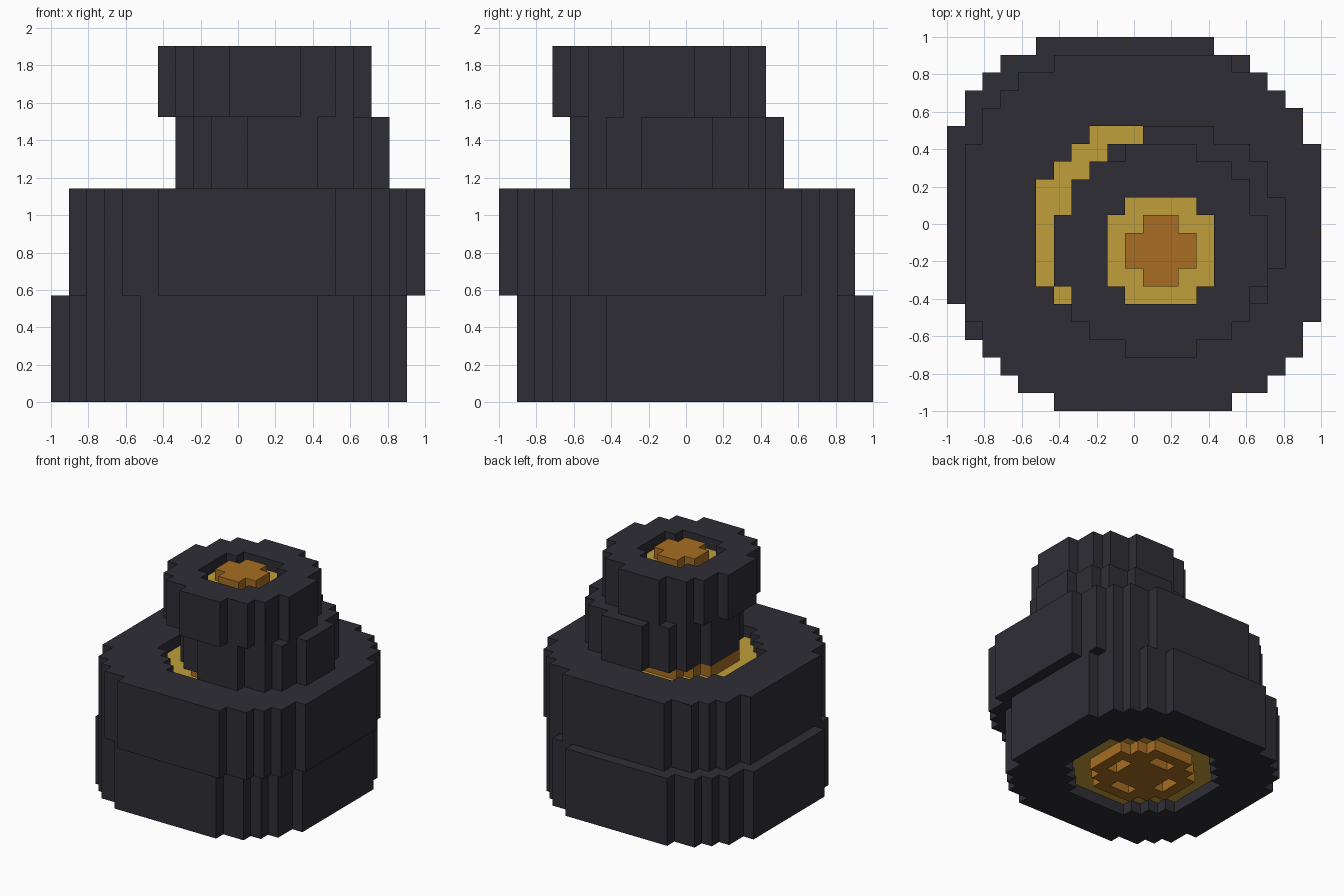
import bpy, bmesh

if "Cube" in bpy.data.objects:
    bpy.data.objects.remove(bpy.data.objects["Cube"], do_unlink=True)

U = 2 / 21  # one block


def material(name, rgb):
    m = bpy.data.materials.new(name)
    m.use_nodes = True
    m.diffuse_color = (*rgb, 1)
    m.node_tree.nodes["Principled BSDF"].inputs["Base Color"].default_value = (*rgb, 1)
    return m


DARK = material("dark slate", (0.027, 0.027, 0.036))
YELLOW = material("mustard yellow", (0.527, 0.342, 0.043))
ORANGE = material("burnt orange", (0.386, 0.152, 0.016))

# Stepped discs: row widths in blocks, from the front row to the middle
DISC_20 = [10, 14, 16, 18, 18, 20, 20, 20, 20, 20]
DISC_12 = [4, 8, 10, 10, 12, 12]
WELL_12 = [6, 8, 10, 12, 12, 12]
WELL_6 = [4, 6, 6]
CORE_8 = [4, 6, 8, 8]
CORE_4 = [2, 4]


def prism(name, half_rows, centre, z0, z1, mats):
    """Extrude a stepped disc; centre and heights are in blocks."""
    rows = half_rows + half_rows[::-1]
    n = len(rows)
    right = []
    for k, w in enumerate(rows):
        if k == 0 or rows[k - 1] != w:
            right.append((w / 2, k - n / 2))
        if k == n - 1 or rows[k + 1] != w:
            right.append((w / 2, k + 1 - n / 2))
    outline = right + [(-x, y) for x, y in reversed(right)]
    bm = bmesh.new()
    base = bm.faces.new([bm.verts.new(((x + centre[0]) * U, (y + centre[1]) * U, z0 * U))
                         for x, y in outline])
    top = bmesh.ops.extrude_face_region(bm, geom=[base])["geom"]
    bmesh.ops.translate(bm, vec=(0, 0, (z1 - z0) * U),
                        verts=[v for v in top if isinstance(v, bmesh.types.BMVert)])
    bmesh.ops.recalc_face_normals(bm, faces=bm.faces)
    me = bpy.data.meshes.new(name)
    bm.to_mesh(me)
    bm.free()
    for m in mats:
        me.materials.append(m)
    ob = bpy.data.objects.new(name, me)
    bpy.context.collection.objects.link(ob)
    return ob


def cut(ob, cutter):
    """Subtract the cutter, then throw it away."""
    cutter.hide_render = True
    mod = ob.modifiers.new("cut", "BOOLEAN")
    mod.operation = "DIFFERENCE"
    mod.solver = "EXACT"
    mod.object = cutter
    bpy.context.view_layer.update()
    deps = bpy.context.evaluated_depsgraph_get()
    new = bpy.data.meshes.new_from_object(ob.evaluated_get(deps))
    ob.modifiers.clear()
    ob.data = new
    bpy.data.objects.remove(cutter, do_unlink=True)


def paint_floor(ob, z0, z1):
    """Level faces strictly between bottom and top are the well floor."""
    for p in ob.data.polygons:
        inside = (z0 + 0.5) * U < p.center.z < (z1 - 0.5) * U
        p.material_index = 1 if inside and abs(p.normal.z) > 0.9 else 0


# Stacked tiers: name, disc, centre, bottom, top
LOW, MID, NECK, CAP = (-0.5, 0.5), (0.5, -0.5), (2.5, -0.5), (1.5, -1.5)
base = prism("base_tier", DISC_20, LOW, 0, 6, [DARK, YELLOW])
middle = prism("middle_tier", DISC_20, MID, 6, 12, [DARK, YELLOW])
prism("neck_tier", DISC_12, NECK, 12, 16, [DARK])
cap = prism("cap_tier", DISC_12, CAP, 16, 20, [DARK, YELLOW])

# Wells, one block deep with yellow floors
cut(base, prism("base_well", WELL_12, LOW, -1, 1, [DARK]))
cut(middle, prism("middle_well", WELL_12, MID, 11, 13, [DARK]))
cut(cap, prism("cap_well", WELL_6, CAP, 19, 21, [DARK]))
paint_floor(base, 0, 6)
paint_floor(middle, 6, 12)
paint_floor(cap, 16, 20)

# Orange cores standing in the wells
prism("cap_core", CORE_4, CAP, 19, 20, [ORANGE])
prism("middle_core", CORE_8, MID, 11, 12, [ORANGE])
bottom = prism("base_core", CORE_8, LOW, 0, 1, [ORANGE])

# Four slots around the centre of the underside core
for dx, dy in ((2.5, 0), (-2.5, 0), (0, 2.5), (0, -2.5)):
    rows = [1] if dx else [2]
    slot = prism("slot", rows, (LOW[0] + dx, LOW[1] + dy), -1, 0.9, [ORANGE])
    if not dx:  # across slots are one block deep
        for v in slot.data.vertices:
            v.co.y = (LOW[1] + dy) * U + (v.co.y - (LOW[1] + dy) * U) / 2
    cut(bottom, slot)
